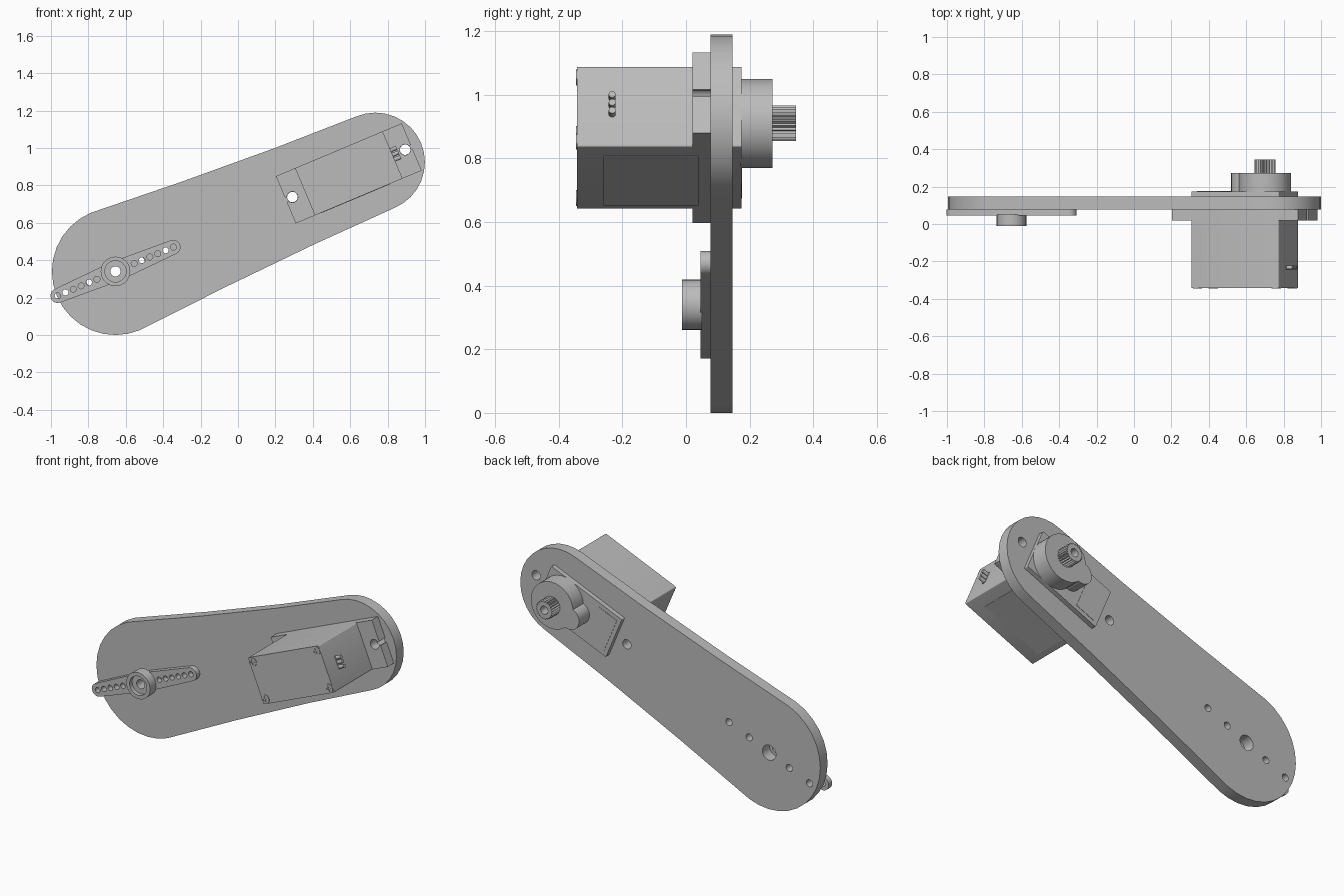
import bpy, bmesh
from math import cos, sin, pi, asin, radians
from mathutils import Vector

if "Cube" in bpy.data.objects:
    bpy.data.objects.remove(bpy.data.objects["Cube"])

grey = bpy.data.materials.new("plain_grey")
grey.use_nodes = True
grey.diffuse_color = (0.5, 0.5, 0.5, 1)
bsdf = next(n for n in grey.node_tree.nodes if n.type == 'BSDF_PRINCIPLED')
bsdf.inputs["Base Color"].default_value = (0.5, 0.5, 0.5, 1)

# Tilted frame: u runs along the arm from the wide end, v across it
TILT = radians(22.8)
U = Vector((cos(TILT), 0, sin(TILT)))
V = Vector((-sin(TILT), 0, cos(TILT)))
ORIGIN = Vector((-0.655, 0, 0.34))
SERVO, SHAFT, NARROW = 1.353, 1.47, 1.507


def arc(u, v, r, a0, a1, n):
    return [(u + r * cos(a0 + (a1 - a0) * i / n),
             v + r * sin(a0 + (a1 - a0) * i / n)) for i in range(n + 1)]


def circle(u, r, v=0, n=32):
    return arc(u, v, r, 0, 2 * pi, n)[:-1]


def rounded(u, v, a, b, r):
    """Rectangle with half sizes a, b and corner radius r."""
    pts = []
    for i, (su, sv) in enumerate([(1, 1), (-1, 1), (-1, -1), (1, -1)]):
        pts += arc(u + su * (a - r), v + sv * (b - r), r, i * pi / 2, (i + 1) * pi / 2, 4)
    return pts


def finish(bm, name):
    bmesh.ops.recalc_face_normals(bm, faces=bm.faces)
    mesh = bpy.data.meshes.new(name)
    bm.to_mesh(mesh)
    bm.free()
    mesh.materials.append(grey)
    ob = bpy.data.objects.new(name, mesh)
    bpy.context.collection.objects.link(ob)
    bpy.ops.object.select_all(action='DESELECT')
    ob.select_set(True)
    bpy.context.view_layer.objects.active = ob
    bpy.ops.object.shade_smooth_by_angle(angle=radians(32))
    return ob


def prism(name, y0, y1, outline, *holes):
    """Extrude an outline with holes from depth y0 to y1."""
    bm = bmesh.new()
    edges = []
    for loop in (outline, *holes):
        vs = [bm.verts.new(ORIGIN + U * p[0] + V * p[1] + Vector((0, y0, 0))) for p in loop]
        edges += [bm.edges.new((vs[i - 1], vs[i])) for i in range(len(vs))]
    bmesh.ops.triangle_fill(bm, use_beauty=True, edges=edges, normal=(0, -1, 0))
    new = bmesh.ops.extrude_face_region(bm, geom=bm.faces[:])["geom"]
    bmesh.ops.translate(bm, vec=(0, y1 - y0, 0),
                        verts=[g for g in new if isinstance(g, bmesh.types.BMVert)])
    return finish(bm, name)


# Arm plate with gently waisted sides
outline = (arc(0, 0, 0.34, pi / 2, 1.5 * pi, 16) + [(0.51, -0.305), (1.04, -0.278)]
           + arc(NARROW, 0, 0.265, -pi / 2, pi / 2, 16) + [(1.04, 0.278), (0.51, 0.305)])
bolt_holes = [circle(u, 0.021, n=20) for u in (-0.29, -0.145, 0.145, 0.29)]
bolt_holes += [circle(SERVO + s * 0.327, 0.028, n=20) for s in (-1, 1)]
prism("arm_plate", 0.077, 0.146, outline, circle(0, 0.045), *bolt_holes)

# Two-armed horn with its row of holes
root = 0.052
horn = (arc(0.335, 0, 0.039, -pi / 2, pi / 2, 12) + [(0.06, root), (-0.06, root)]
        + arc(-0.335, 0, 0.039, pi / 2, 1.5 * pi, 12) + [(-0.06, -root), (0.06, -root)])
pins = [circle(s * (0.108 + i * 0.0456), 0.016, n=16) for s in (-1, 1) for i in range(6)]
prism("horn", 0.045, 0.078, horn, circle(0, 0.027), *pins)
prism("horn_hub", -0.012, 0.05, circle(0, 0.079), circle(0, 0.057))
prism("horn_hub_seat", 0.012, 0.05, circle(0, 0.058), circle(0, 0.027))

# Servo case and mounting flange with keyhole slots
prism("servo_case", -0.342, 0.174, rounded(SERVO, 0, 0.254, 0.137, 0.006))
mouth = asin(0.012 / 0.029)
end = ([(0.365, -0.137), (0.365, -0.012)]
       + arc(0.327, 0, 0.029, -mouth, mouth - 2 * pi, 20)
       + [(0.365, 0.012), (0.365, 0.137)])
flange = end + [(-u, -v) for u, v in end]
prism("servo_flange", 0.02, 0.078, [(SERVO + u, v) for u, v in flange])

# Cover screws with cross slots
a, b = 0.016, 0.004
cross = [(a, -b), (a, b), (b, b), (b, a), (-b, a), (-b, b),
         (-a, b), (-a, -b), (-b, -b), (-b, -a), (b, -a), (b, -b)]
for su, row in ((-1, "inner"), (1, "outer")):
    for sv, side in ((-1, "lower"), (1, "upper")):
        u, v = SERVO + su * 0.229, sv * 0.109
        prism(f"cover_screw_{row}_{side}", -0.346, -0.34, circle(u, 0.025, v, 24),
              [(u + p, v + q) for p, q in cross])

# Thin label panels on the lower side and the back of the case
prism("side_label", -0.26, 0.04,
      [(SERVO + p, q) for p, q in ((-0.22, -0.139), (0.18, -0.139), (0.18, -0.13), (-0.22, -0.13))])
prism("back_label", 0.17, 0.176, rounded(SERVO - 0.165, 0, 0.065, 0.112, 0.003))

# Gear housing and splined output shaft
prism("gear_housing", 0.17, 0.272, circle(SHAFT, 0.14, n=40))
prism("idler_housing", 0.17, 0.272, circle(SHAFT - 0.125, 0.065))
teeth = 24
spline = [(SHAFT + r * cos(t), r * sin(t)) for i in range(teeth * 2)
          for r, t in [((0.056, 0.048)[i % 2], i * pi / teeth)]]
prism("output_shaft", 0.265, 0.346, spline, circle(SHAFT, 0.024))

# Cable outlet: raised collar and three wire stubs
end_u = SERVO + 0.254
prism("cable_collar", -0.244, -0.221,
      [(end_u - 0.01, -0.04), (end_u + 0.003, -0.04), (end_u + 0.003, 0.04), (end_u - 0.01, 0.04)])
for i, name in enumerate(("lower", "middle", "upper")):
    bm = bmesh.new()
    bmesh.ops.create_cone(bm, cap_ends=True, segments=12, radius1=0.011, radius2=0.011, depth=0.05)
    spin = Vector((0, 0, 1)).rotation_difference(U).to_matrix()
    bmesh.ops.rotate(bm, verts=bm.verts, cent=(0, 0, 0), matrix=spin)
    bmesh.ops.translate(bm, verts=bm.verts, vec=ORIGIN + U * (end_u + 0.01)
                        + V * (i - 1) * 0.027 + Vector((0, -0.232, 0)))
    finish(bm, "wire_stub_" + name)
